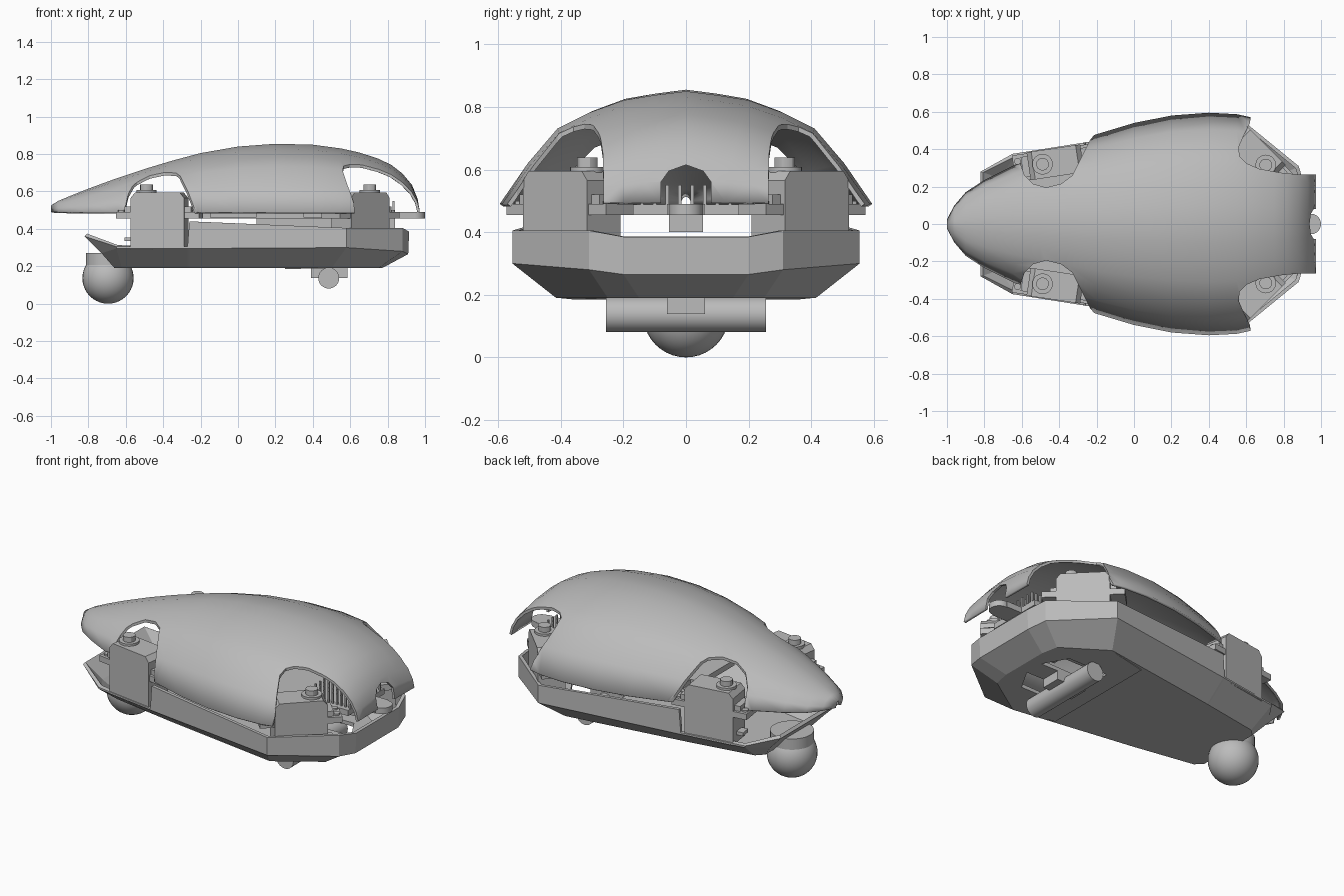
import bpy, bmesh, math
from mathutils import Matrix, Vector

if "Cube" in bpy.data.objects:
    bpy.data.objects.remove(bpy.data.objects["Cube"])

grey = bpy.data.materials.new("plain_grey")
grey.use_nodes = True
grey.diffuse_color = (0.5, 0.5, 0.5, 1)
grey.node_tree.nodes["Principled BSDF"].inputs["Base Color"].default_value = (0.5, 0.5, 0.5, 1)


def finish(name, bm, smooth=None):
    bmesh.ops.recalc_face_normals(bm, faces=bm.faces)
    me = bpy.data.meshes.new(name)
    bm.to_mesh(me)
    bm.free()
    me.materials.append(grey)
    ob = bpy.data.objects.new(name, me)
    bpy.context.collection.objects.link(ob)
    if smooth:
        shade(ob, smooth)
    return ob


def shade(ob, degrees):
    bpy.ops.object.select_all(action="DESELECT")
    ob.select_set(True)
    bpy.context.view_layer.objects.active = ob
    bpy.ops.object.shade_smooth_by_angle(angle=math.radians(degrees))


def add_box(bm, x0, x1, y0, y1, z0, z1):
    m = Matrix.Translation(((x0 + x1) / 2, (y0 + y1) / 2, (z0 + z1) / 2))
    m = m @ Matrix.Diagonal((x1 - x0, y1 - y0, z1 - z0, 1))
    bmesh.ops.create_cube(bm, size=1, matrix=m)


def add_cylinder(bm, x, y, z0, z1, r, sides=24):
    bmesh.ops.create_cone(bm, cap_ends=True, segments=sides, radius1=r, radius2=r,
                          depth=z1 - z0, matrix=Matrix.Translation((x, y, (z0 + z1) / 2)))


def add_prism(bm, points, offset):
    """Extrude a closed outline along a vector."""
    face = bm.faces.new([bm.verts.new(p) for p in points])
    new = bmesh.ops.extrude_face_region(bm, geom=[face])["geom"]
    bmesh.ops.translate(bm, vec=offset, verts=[v for v in new if isinstance(v, bmesh.types.BMVert)])


def bridge(bm, rows, closed):
    n = len(rows[0])
    for a, b in zip(rows, rows[1:]):
        for i in range(n if closed else n - 1):
            j = (i + 1) % n
            bm.faces.new((a[i], a[j], b[j], b[i]))


def thicken(ob, amount):
    mod = ob.modifiers.new("thickness", "SOLIDIFY")
    mod.thickness = amount
    mod.offset = -1


def cut(ob, cutter):
    cutter.hide_render = True
    cutter.hide_viewport = True
    cutter.display_type = "WIRE"
    mod = ob.modifiers.new(cutter.name, "BOOLEAN")
    mod.operation = "DIFFERENCE"
    mod.solver = "EXACT"
    mod.object = cutter


# Shell: faceted cross-section lofted along x (x, half width, top height)
stations = [(-1, .025, .525), (-.96, .1, .55), (-.9, .17, .575), (-.8, .235, .615),
            (-.65, .31, .67), (-.5, .37, .72), (-.35, .425, .765), (-.2, .48, .805),
            (0, .54, .84), (.2, .58, .855), (.4, .595, .85), (.55, .587, .83),
            (.65, .565, .808), (.75, .53, .775), (.82, .5, .742), (.88, .465, .695),
            (.93, .43, .635), (.96, .4, .565), (.972, .38, .495)]
section = [(1, 0), (.85, .36), (.69, .67), (.52, .81), (.335, .92), (.17, .965), (0, 1)]
section += [(-w, h) for w, h in section[-2::-1]]
bm = bmesh.new()
bridge(bm, [[bm.verts.new((x, hw * w, .49 + (top - .49) * h)) for w, h in section]
            for x, hw, top in stations], False)
shell = finish("shell", bm, 28)
thicken(shell, .014)

# Wheel arches are cut straight down through the shell, on both sides
front_arch = [(-.17, .7), (-.2, .49), (-.235, .45), (-.28, .36), (-.33, .26), (-.39, .215), (-.47, .195),
              (-.54, .215), (-.585, .26), (-.61, .33), (-.63, .7)]
rear_arch = [(.64, .7), (.62, .54), (.585, .47), (.56, .41), (.565, .36), (.6, .325),
             (.67, .295), (.78, .275), (.88, .265), (1.1, .262), (1.1, .7)]
bm = bmesh.new()
for outline in (front_arch, rear_arch):
    for s in (1, -1):
        add_prism(bm, [(x, s * y, .3) for x, y in outline], (0, 0, .8))
cut(shell, finish("arch_cutter", bm))

# Gabled opening in the tail
gable = [(-.08, .4), (-.08, .56), (-.055, .595), (0, .615), (.055, .595), (.08, .56), (.08, .4)]
bm = bmesh.new()
add_prism(bm, [(.85, y, z) for y, z in gable], (.3, 0, 0))
cut(shell, finish("tail_cutter", bm))

# Chassis tub: floor, chine and rim outlines
floor = [(-.66, .2), (-.62, .24), (-.27, .3), (-.26, .302), (.5, .415), (.75, .25), (.77, .15)]
chine = [(-.73, .25, .27), (-.65, .375, .295), (-.27, .435, .295), (-.26, .437, .295),
         (.58, .555, .3), (.88, .31, .28), (.91, .2, .265)]
rim = [(-.82, .28, .36), (-.65, .375, .305), (-.27, .435, .305), (-.26, .437, .44),
       (.58, .555, .405), (.88, .31, .405), (.915, .2, .385)]
bm = bmesh.new()
rows = []
for half in ([(x, y, .19) for x, y in floor], chine, rim):
    loop = half + [(x, -y, z) for x, y, z in reversed(half)]
    rows.append([bm.verts.new(p) for p in loop])
bridge(bm, rows, True)
bm.faces.new(rows[0])
tub = finish("chassis_tub", bm)
thicken(tub, .02)
bm = bmesh.new()
for s in (1, -1):
    add_prism(bm, [(x, s * y, .1) for x, y in ((.36, .06), (.36, .2), (.62, .2), (.7, .06))], (0, 0, .13))
cut(tub, finish("floor_cutter", bm))


# Corner servos: body, mounting flange, output hub and screws
def servo(name, x, y, angle, hub_dir):
    bm = bmesh.new()
    profile = [(-.145, .29), (.145, .29), (.145, .565), (.12, .595), (-.12, .595), (-.145, .565)]
    add_prism(bm, [(px, -.075, pz) for px, pz in profile], (0, .15, 0))
    add_box(bm, -.225, .225, -.07, .07, .455, .49)
    add_box(bm, -.18, .18, -.055, .055, .49, .52)
    hub = .07 * hub_dir
    add_cylinder(bm, hub, 0, .59, .608, .055)
    add_cylinder(bm, hub, 0, .6, .638, .034, 12)
    for sx in (-.2, .2):
        for sy in (-.035, .035):
            add_cylinder(bm, sx, sy, .485, .5, .018, 12)
    add_box(bm, hub_dir * .145 - .04, hub_dir * .145 + .04, -.03, .03, .335, .355)
    bmesh.ops.transform(bm, matrix=Matrix.Translation((x, y, 0)) @ Matrix.Rotation(angle, 4, "Z"),
                        verts=bm.verts)
    finish(name, bm, 30)


for side, s in (("left", 1), ("right", -1)):
    label = "back" if s == 1 else "front"
    servo(label + "_nose_servo", -.42, s * .33, s * math.radians(8.5), -1)
    servo(label + "_tail_servo", .655, s * .365, -s * math.radians(45), 1)

# Circuit board with pin rows, and the tail sensor tab
bm = bmesh.new()
add_box(bm, -.2, .84, -.17, .17, .455, .488)
add_box(bm, -.15, .1, -.25, .25, .46, .488)
add_box(bm, .35, .5, -.25, .25, .46, .488)
add_box(bm, .1, .84, -.055, .055, .4, .46)
finish("circuit_board", bm)
bm = bmesh.new()
for i in range(10):
    for j in range(8):
        px, py = .58 + i * .028, -.14 + j * .04
        add_box(bm, px - .005, px + .005, py - .005, py + .005, .48, .55)
finish("header_pins", bm)
bm = bmesh.new()
add_box(bm, .8, .94, -.06, .06, .455, .49)
add_cylinder(bm, .945, 0, .455, .49, .055)
finish("tail_tab", bm, 30)

# Nose ball caster and its socket
bm = bmesh.new()
bmesh.ops.create_uvsphere(bm, u_segments=32, v_segments=20, radius=.137,
                          matrix=Matrix.Translation((-.695, 0, .137)))
finish("caster_ball", bm, 40)
bm = bmesh.new()
add_cylinder(bm, -.695, 0, .2, .27, .118, 32)
finish("caster_socket", bm, 30)

# Tail roller, bracket and mounting plate
bm = bmesh.new()
turn = Matrix.Translation((.485, 0, .137)) @ Matrix.Rotation(math.pi / 2, 4, "X")
bmesh.ops.create_cone(bm, cap_ends=True, segments=32, radius1=.056, radius2=.056, depth=.51, matrix=turn)
finish("tail_roller", bm, 30)
bm = bmesh.new()
add_box(bm, .39, .585, -.06, .06, .138, .2)
finish("roller_bracket", bm)
bm = bmesh.new()
add_prism(bm, [(.25, -.36, .185), (.25, .36, .185), (.5, .41, .19), (.72, .25, .195),
               (.72, -.25, .195), (.5, -.41, .19)], (0, 0, .02))
plate = finish("roller_plate", bm)
cut(plate, bpy.data.objects["floor_cutter"])
